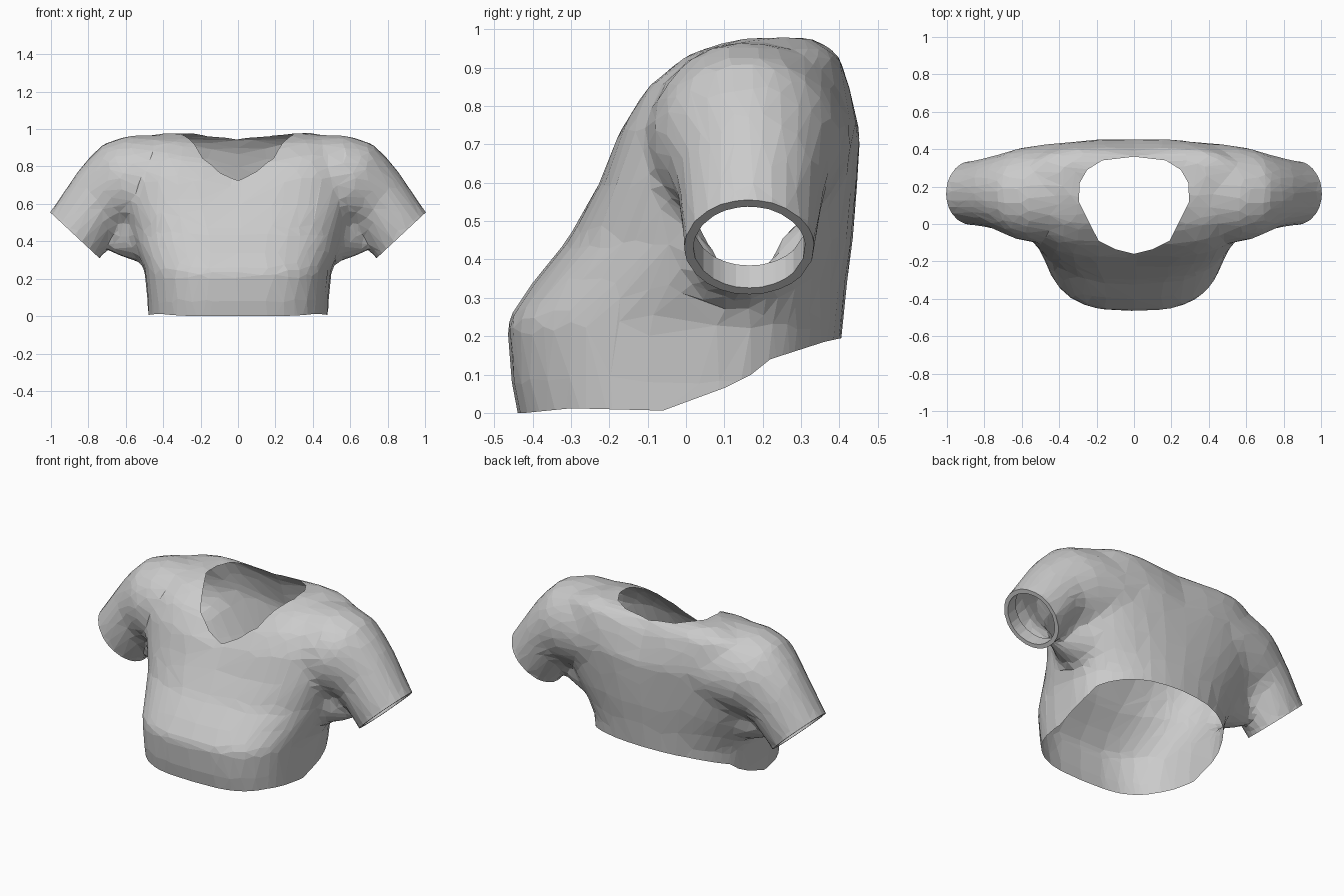
import bpy, bmesh, math
from mathutils import Vector

cube = bpy.data.objects.get("Cube")
if cube:
    bpy.data.objects.remove(cube, do_unlink=True)

grey = bpy.data.materials.new("light grey cloth")
grey.use_nodes = True
grey.diffuse_color = (0.6, 0.6, 0.6, 1)
grey.node_tree.nodes["Principled BSDF"].inputs["Base Color"].default_value = (0.6, 0.6, 0.6, 1)

SIDES = 32


def make_object(name, bm, slot=0):
    bmesh.ops.recalc_face_normals(bm, faces=bm.faces[:])
    for f in bm.faces:
        f.material_index = slot
    mesh = bpy.data.meshes.new(name)
    bm.to_mesh(mesh)
    bm.free()
    mesh.materials.append(grey)
    mesh.materials.append(grey)      # second slot marks cut faces
    ob = bpy.data.objects.new(name, mesh)
    bpy.context.collection.objects.link(ob)
    return ob


def bake(ob):
    dg = bpy.context.evaluated_depsgraph_get()
    mesh = bpy.data.meshes.new_from_object(ob.evaluated_get(dg))
    ob.modifiers.clear()
    ob.data = mesh


def loft(bm, rings):
    loops = [[bm.verts.new(p) for p in ring] for ring in rings]
    count = len(loops[0])
    for a, b in zip(loops, loops[1:]):
        for i in range(count):
            j = (i + 1) % count
            bm.faces.new((a[i], a[j], b[j], b[i]))
    bm.faces.new(loops[0][::-1])
    bm.faces.new(loops[-1])


def signed_power(value, e):
    return math.copysign(abs(value) ** e, value)


def torso_ring(z, front, back, width, dip, square_front, square_back):
    # widest behind the middle, hollow at the neck and spine
    mid = front + 0.62 * (back - front)
    ring = []
    for i in range(SIDES):
        t = 2 * math.pi * i / SIDES
        s = math.sin(t)
        e = 2 / (square_back if s > 0 else square_front)
        depth = back - mid if s > 0 else mid - front
        x = width * signed_power(math.cos(t), e)
        hollow = max(0, 1 - abs(x) / 0.4) * dip
        y = mid + depth * signed_power(s, e) + hollow * (-0.4 if s > 0 else 0.5)
        ring.append((x, y, z - hollow))
    return ring


def tube(bm, sections, side):
    rings = []
    for x, y, z, tilt, h, d in sections:
        a = math.radians(tilt)
        u = Vector((side * math.sin(a) * h, 0, math.cos(a) * h))
        rings.append([Vector((side * x, y, z)) + u * math.cos(t) + Vector((0, d, 0)) * math.sin(t)
                      for t in (2 * math.pi * i / SIDES for i in range(SIDES))])
    loft(bm, rings)


def prism(name, points, offset):
    bm = bmesh.new()
    start = [Vector(p) for p in points]
    loft(bm, [start, [p + Vector(offset) for p in start]])
    return make_object(name, bm, 1)


# torso: height, front y, back y, half width, neck dip, front and back squareness
torso = [
    (-0.10, -0.42, 0.385, 0.48, 0, 3.0, 2.2), (0.08, -0.455, 0.395, 0.485, 0, 3.0, 2.2),
    (0.24, -0.468, 0.41, 0.50, 0, 2.9, 2.2), (0.34, -0.40, 0.42, 0.54, 0, 2.6, 2.2),
    (0.45, -0.31, 0.435, 0.58, 0, 2.6, 2.3), (0.60, -0.235, 0.45, 0.62, 0.01, 2.9, 2.4),
    (0.75, -0.19, 0.468, 0.62, 0.04, 3.0, 2.4), (0.86, -0.13, 0.45, 0.61, 0.06, 2.8, 2.4),
    (0.94, -0.04, 0.425, 0.56, 0.06, 2.6, 2.5), (0.985, 0.06, 0.385, 0.38, 0.05, 2.5, 2.5),
]
body = bmesh.new()
loft(body, [torso_ring(*row) for row in torso])

# sleeves and underarm gussets: centre x, y, z, tilt, half height, half depth
sleeve = [
    (0.36, 0.17, 0.72, 0, 0.25, 0.27), (0.53, 0.16, 0.715, 12, 0.258, 0.26),
    (0.615, 0.16, 0.69, 24, 0.256, 0.245), (0.69, 0.165, 0.655, 29, 0.22, 0.215),
    (0.748, 0.17, 0.605, 34, 0.2, 0.193), (0.873, 0.165, 0.43, 46, 0.183, 0.17),
    (0.942, 0.165, 0.34, 46, 0.183, 0.17),
]
gusset = [
    (0.40, 0.13, 0.45, 0, 0.19, 0.20), (0.57, 0.13, 0.43, 0, 0.13, 0.13),
    (0.66, 0.14, 0.43, 0, 0.10, 0.07),
]
for side in (1, -1):
    tube(body, sleeve, side)
    tube(body, gusset, side)
shirt = make_object("shirt", body)

# fuse into one soft faceted skin
m = shirt.modifiers.new("fuse", 'REMESH')
m.mode = 'VOXEL'
m.voxel_size = 0.025
m = shirt.modifiers.new("soften", 'SMOOTH')
m.factor = 0.5
m.iterations = 8
m = shirt.modifiers.new("facet", 'DECIMATE')
m.ratio = 0.08
m.use_symmetry = True
m.symmetry_axis = 'X'
bake(shirt)

# neck opening
half = [(0, -0.16), (0.10, -0.135), (0.19, -0.09), (0.25, 0.03), (0.295, 0.12),
        (0.29, 0.22), (0.25, 0.29), (0.17, 0.34), (0, 0.36)]
outline = half + [(-x, y) for x, y in half[-2:0:-1]]
cutters = [prism("neck_cutter", [(x, y, 0.55) for x, y in outline], (0, 0, 1))]

# rising hem
hem = [(-0.7, 0.0), (-0.42, 0.0), (-0.3, 0.012), (-0.06, 0.006), (0.1, 0.065),
       (0.17, 0.10), (0.22, 0.14), (0.36, 0.185), (0.7, 0.26), (0.7, -0.5), (-0.7, -0.5)]
cutters.append(prism("hem_cutter", [(-1.3, y, z) for y, z in hem], (2.6, 0, 0)))

# sleeve openings
cuffs = []
for side in (1, -1):
    n = Vector((side * 0.68, 0, -0.73)).normalized()
    up = Vector((side * 0.73, 0, 0.68)) * 0.25
    c = Vector((side * 0.87, 0.165, 0.43))
    d = Vector((0, 0.35, 0))
    cuffs.append((c, n))
    cutters.append(prism("sleeve_cutter", [c + up + d, c + up - d, c - up - d, c - up + d],
                         n * 0.4))

for cutter in cutters:
    m = shirt.modifiers.new("cut", 'BOOLEAN')
    m.operation = 'DIFFERENCE'
    m.solver = 'EXACT'
    m.object = cutter
    bake(shirt)
for cutter in cutters:
    bpy.data.objects.remove(cutter, do_unlink=True)

# open the cuts
bm = bmesh.new()
bm.from_mesh(shirt.data)
bmesh.ops.delete(bm, geom=[f for f in bm.faces if f.material_index == 1], context='FACES')
bmesh.ops.remove_doubles(bm, verts=bm.verts[:], dist=0.004)
bmesh.ops.triangulate(bm, faces=[f for f in bm.faces if len(f.verts) > 4])

# turned-in cuffs
for c, n in cuffs:
    rim = [e for e in bm.edges if e.is_boundary
           and all((v.co - c).length < 0.3 and abs((v.co - c).dot(n)) < 0.01 for v in e.verts)]
    for scale, shift in ((0.86, 0), (1, -0.08)):
        new = bmesh.ops.extrude_edge_only(bm, edges=rim)["geom"]
        for v in [g for g in new if isinstance(g, bmesh.types.BMVert)]:
            v.co = c + (v.co - c) * scale + n * shift
        rim = [g for g in new if isinstance(g, bmesh.types.BMEdge) and g.is_boundary]
bm.to_mesh(shirt.data)
bm.free()
shirt.data.materials.pop(index=1)
for p in shirt.data.polygons:
    p.use_smooth = False
